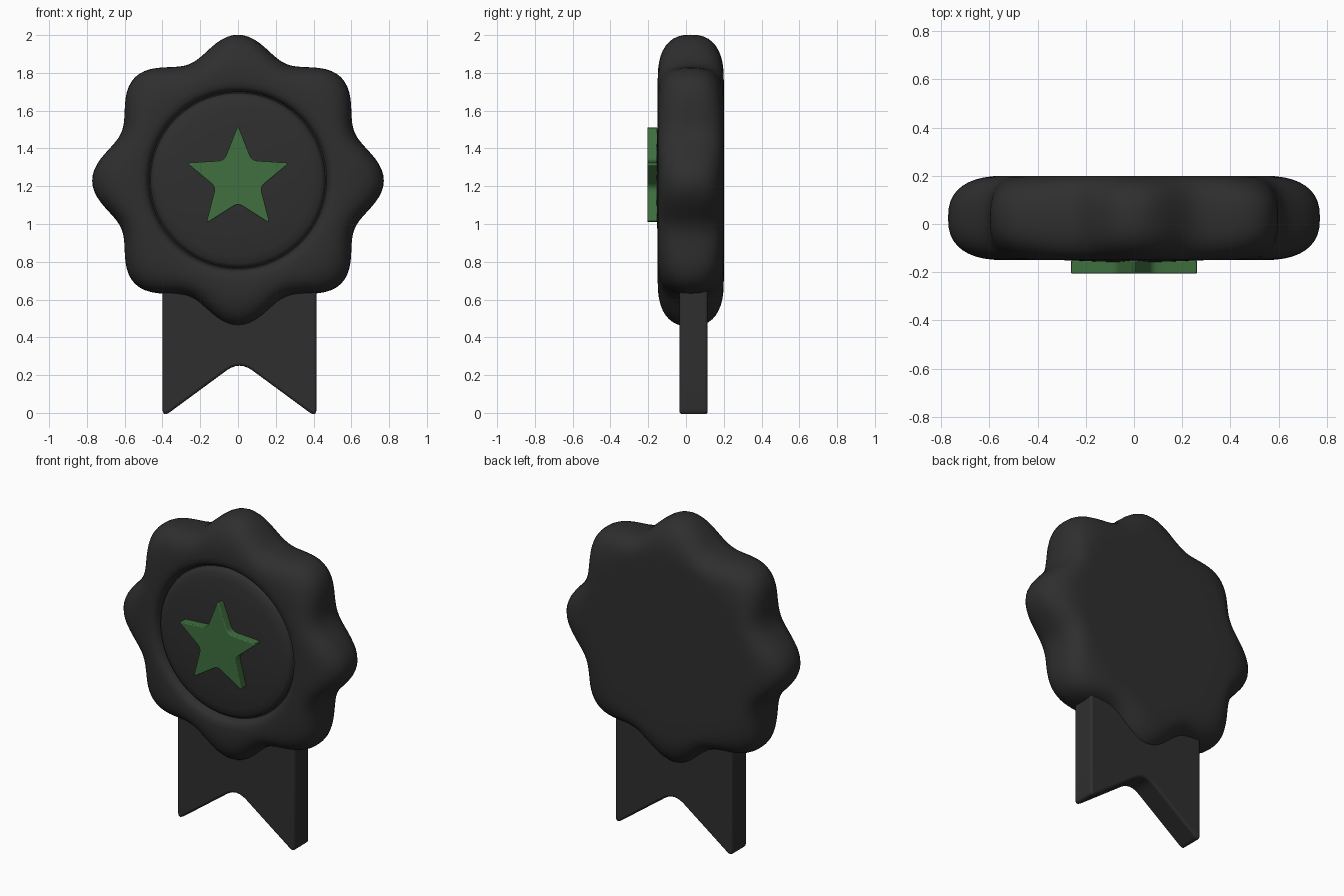
import bpy, bmesh, math
from math import sin, cos, pi

cube = bpy.data.objects.get("Cube")
if cube:
    bpy.data.objects.remove(cube, do_unlink=True)


def material(name, colour):
    m = bpy.data.materials.new(name)
    m.use_nodes = True
    m.diffuse_color = (*colour, 1)
    bsdf = m.node_tree.nodes["Principled BSDF"]
    bsdf.inputs["Base Color"].default_value = (*colour, 1)
    bsdf.inputs["Roughness"].default_value = 0.7
    return m


charcoal = material("charcoal", (0.028, 0.028, 0.028))
green = material("green", (0.05, 0.16, 0.05))
CENTRE_Z = 1.23


def finish(bm, name, mat, angle):
    bmesh.ops.recalc_face_normals(bm, faces=bm.faces)
    mesh = bpy.data.meshes.new(name)
    bm.to_mesh(mesh)
    bm.free()
    mesh.materials.append(mat)
    obj = bpy.data.objects.new(name, mesh)
    bpy.context.collection.objects.link(obj)
    bpy.ops.object.select_all(action="DESELECT")
    obj.select_set(True)
    bpy.context.view_layer.objects.active = obj
    bpy.ops.object.shade_smooth_by_angle(angle=math.radians(angle))
    return obj


def loft(name, rings, mat, angle):
    """Bridge closed rings of points and cap both ends."""
    bm = bmesh.new()
    loops = [[bm.verts.new(p) for p in ring] for ring in rings]
    n = len(loops[0])
    for a, b in zip(loops, loops[1:]):
        for i in range(n):
            j = (i + 1) % n
            bm.faces.new((a[i], a[j], b[j], b[i]))
    bm.faces.new(loops[0])
    bm.faces.new(loops[-1])
    return finish(bm, name, mat, angle)


def plate(name, outline, y0, y1, bevel, mat):
    """Extrude an x-z outline through y and round its rims."""
    rings = [[(x, y, z) for x, z in outline] for y in (y0, y1)]
    obj = loft(name, rings, mat, 50)
    mod = obj.modifiers.new("rounded rims", "BEVEL")
    mod.width = bevel
    mod.segments = 3
    mod.limit_method = "ANGLE"
    mod.angle_limit = math.radians(60)
    return obj


def rounded(corners, radii, steps=6):
    """Replace each corner by a quadratic curve."""
    out = []
    for i, (x, z) in enumerate(corners):
        ends = []
        for qx, qz in (corners[i - 1], corners[(i + 1) % len(corners)]):
            f = radii[i] / math.hypot(qx - x, qz - z)
            ends.append((x + (qx - x) * f, z + (qz - z) * f))
        (ax, az), (bx, bz) = ends
        for k in range(steps + 1):
            t = k / steps
            u, v, w = (1 - t) ** 2, 2 * t * (1 - t), t * t
            out.append((u * ax + v * x + w * bx, u * az + v * z + w * bz))
    return out


# Rosette: eight soft lobes, puffy rim, and a groove around a domed centre
SEGMENTS = 160


def rosette_ring(radius, y, lobes):
    ring = []
    for i in range(SEGMENTS):
        a = 2 * pi * i / SEGMENTS
        r = radius + lobes * (0.72 + 0.052 * cos(8 * a) - radius)
        ring.append((r * cos(a), y, CENTRE_Z + r * sin(a)))
    return ring


rings = [rosette_ring(0.02, 0.2, 0), rosette_ring(0.4, 0.2, 0)]
for k in range(21):
    a = pi / 2 - pi * k / 20
    across = abs(cos(a)) ** 0.8
    depth = math.copysign(abs(sin(a)) ** 0.8, sin(a))
    rings.append(rosette_ring(0.53, 0.025 + 0.175 * depth, across))
front = [(0.5, -0.146), (0.484, -0.135), (0.474, -0.118), (0.469, -0.1),
         (0.463, -0.1), (0.457, -0.118), (0.44, -0.13), (0.4, -0.139),
         (0.3, -0.15), (0.15, -0.157), (0.02, -0.158)]
rings += [rosette_ring(r, y, 0) for r, y in front]
loft("rosette", rings, charcoal, 60)

# Ribbon tail with a swallow notch
tail = rounded([(-0.4, 0.9), (-0.4, -0.025), (0.008, 0.275), (0.416, -0.025), (0.416, 0.9)],
               [0.02, 0.05, 0.085, 0.05, 0.02])
plate("ribbon_tail", tail, -0.035, 0.115, 0.028, charcoal)

# Star on the centre
points = []
for i in range(10):
    r = 0.125 if i % 2 else 0.287
    a = pi / 2 + i * pi / 5
    points.append((r * cos(a), CENTRE_Z + 0.005 + r * sin(a)))
star = rounded(points, [0.022, 0.03] * 5, 4)
plate("star", star, -0.205, -0.152, 0.014, green)
